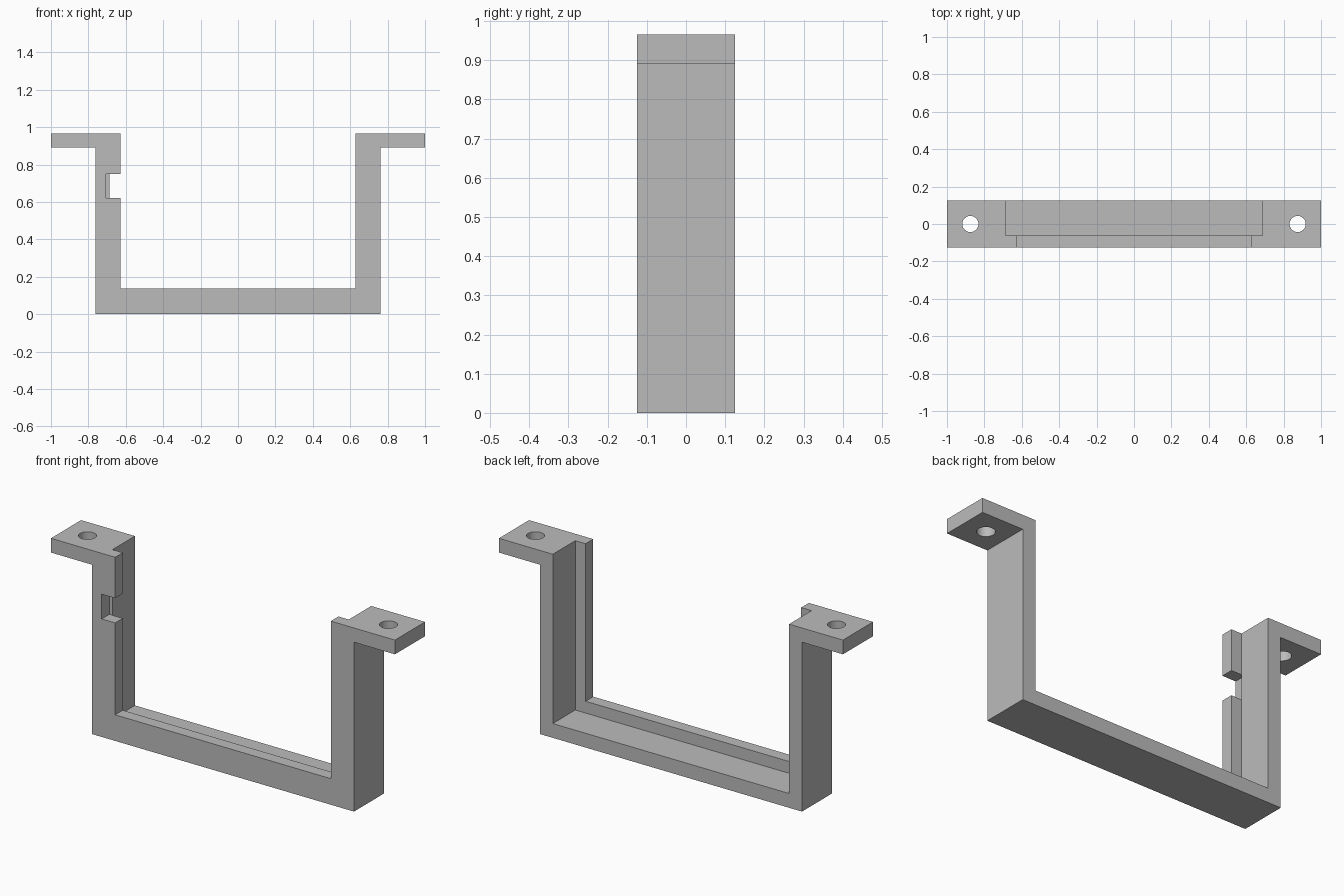
import bpy, bmesh

cube = bpy.data.objects.get("Cube")
if cube:
    bpy.data.objects.remove(cube, do_unlink=True)

HEIGHT, HALF_DEPTH, WALL = 0.965, 0.125, 0.075
OUTER, LIP, POCKET = 0.762, 0.627, 0.687   # half widths of the cradle
LIP_BACK = -0.0615                         # rear face of the front lip

grey = bpy.data.materials.new("grey plastic")
grey.use_nodes = True
grey.diffuse_color = (0.5, 0.5, 0.5, 1)
grey.node_tree.nodes["Principled BSDF"].inputs["Base Color"].default_value = (0.5, 0.5, 0.5, 1)


def finish(bm, name):
    bmesh.ops.recalc_face_normals(bm, faces=bm.faces)
    mesh = bpy.data.meshes.new(name)
    bm.to_mesh(mesh)
    bm.free()
    mesh.materials.append(grey)
    obj = bpy.data.objects.new(name, mesh)
    bpy.context.collection.objects.link(obj)
    return obj


def box(name, lo, hi):
    bm = bmesh.new()
    bmesh.ops.create_cube(bm, size=1)
    for v in bm.verts:
        v.co = [hi[i] if v.co[i] > 0 else lo[i] for i in range(3)]
    return finish(bm, name)


def cut(target, cutter):
    cutter.hide_render = True
    mod = target.modifiers.new(cutter.name, "BOOLEAN")
    mod.operation, mod.solver, mod.object = "DIFFERENCE", "EXACT", cutter
    bpy.context.view_layer.objects.active = target
    bpy.ops.object.modifier_apply(modifier=mod.name)
    bpy.data.objects.remove(cutter, do_unlink=True)


# U-shaped bracket with mounting flanges: mirrored profile extruded in depth
half = [(OUTER, 0), (OUTER, HEIGHT - WALL), (1, HEIGHT - WALL),
        (1, HEIGHT), (LIP, HEIGHT), (LIP, 0.137)]
profile = half + [(-x, z) for x, z in reversed(half)]
bm = bmesh.new()
face = bm.faces.new([bm.verts.new((x, -HALF_DEPTH, z)) for x, z in profile])
side = bmesh.ops.extrude_face_region(bm, geom=[face])["geom"]
bmesh.ops.translate(bm, vec=(0, 2 * HALF_DEPTH, 0),
                    verts=[g for g in side if isinstance(g, bmesh.types.BMVert)])
bracket = finish(bm, "bracket")

# Rear pocket, leaving a lip along the front
cut(bracket, box("pocket", (-POCKET, LIP_BACK, WALL), (POCKET, 0.3, 1.2)))

# Cable notch through the right lip
cut(bracket, box("notch", (-0.705, -0.3, 0.62), (-0.5, LIP_BACK, 0.75)))

# Screw holes in the flanges
for s in (-1, 1):
    bm = bmesh.new()
    bmesh.ops.create_cone(bm, cap_ends=True, segments=48, radius1=0.043, radius2=0.043, depth=0.4)
    bmesh.ops.translate(bm, vec=(s * 0.875, 0, HEIGHT), verts=bm.verts)
    cut(bracket, finish(bm, "screw_hole"))

# Smooth hole walls, sharp edges elsewhere
bpy.ops.object.select_all(action="DESELECT")
bracket.select_set(True)
bpy.context.view_layer.objects.active = bracket
bpy.ops.object.shade_smooth_by_angle()
